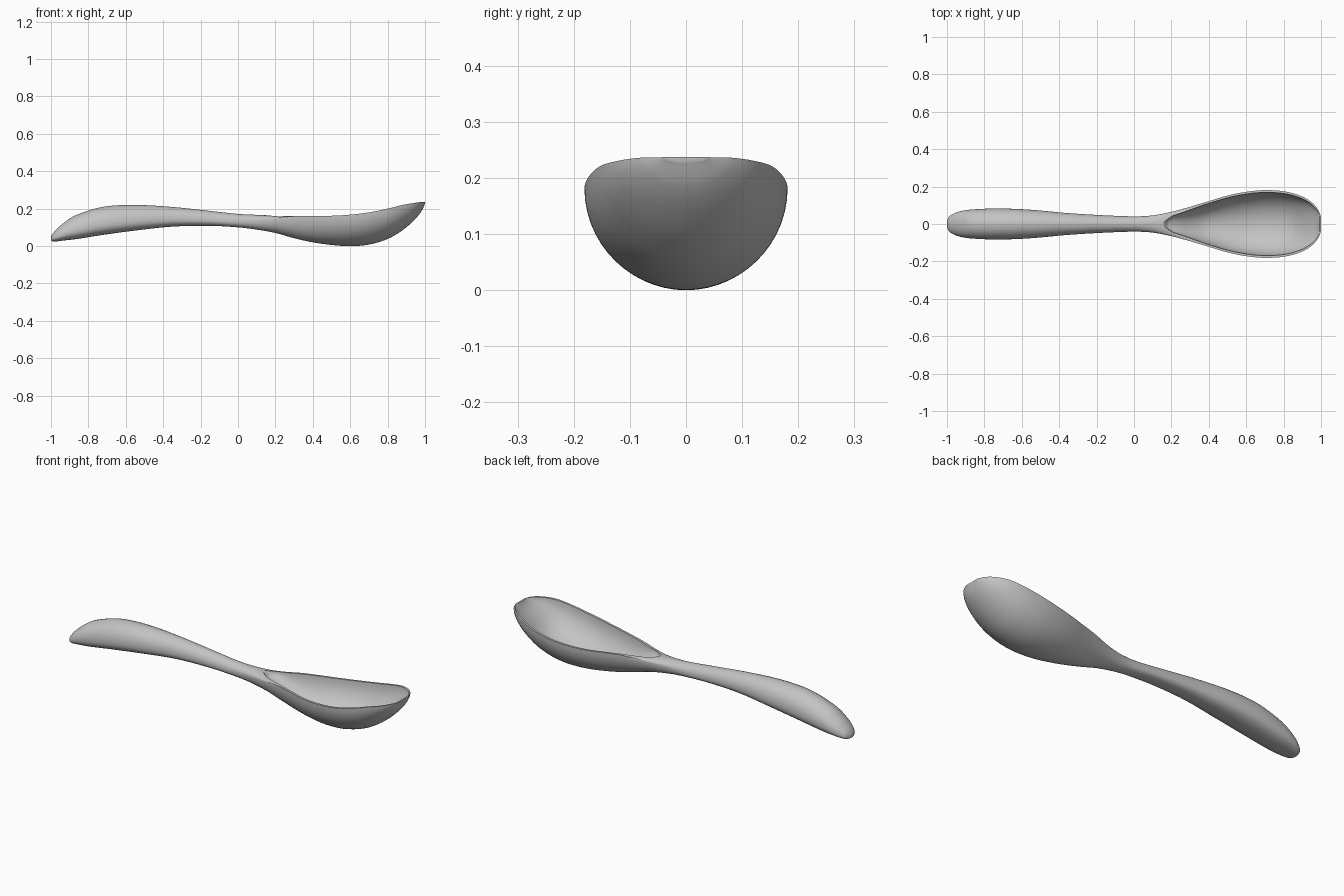
import bpy
import bmesh
from math import sin, cos, acos, sqrt, pi, radians
from mathutils import Vector

cube = bpy.data.objects.get("Cube")
if cube:
    bpy.data.objects.remove(cube, do_unlink=True)

# Stations along the spoon: x, top z, bottom z, half width
STATIONS = [Vector(s) for s in (
    (-1, .05, .03, .015), (-.99, .067, .025, .038), (-.97, .09, .025, .053),
    (-.93, .125, .03, .068), (-.86, .168, .038, .078), (-.72, .21, .06, .083),
    (-.55, .22, .083, .076), (-.35, .209, .104, .058), (-.15, .188, .108, .046),
    (0, .172, .1, .041), (.1, .167, .088, .046), (.2, .163, .07, .065),
    (.3, .162, .042, .092), (.4, .162, .02, .122), (.5, .162, .006, .152),
    (.6, .168, 0, .172), (.7, .18, .008, .181), (.8, .2, .038, .175),
    (.88, .22, .085, .155), (.94, .23, .137, .124), (.98, .236, .185, .083),
    (1, .237, .228, .04))]
STEPS, LOWER, RIM, INNER = 14, 28, 8, 20
CAVITY_START = .155


def clamp(v):
    return max(0.0, min(1.0, v))


def smooth(x, start, length):
    t = clamp((x - start) / length)
    return t * t * (3 - 2 * t)


def sample_stations():
    """Smooth curve through the stations."""
    last = len(STATIONS) - 1
    for i in range(last):
        a, b = STATIONS[i], STATIONS[i + 1]
        before, after = STATIONS[max(i - 1, 0)], STATIONS[min(i + 2, last)]
        m, n = (b - before) / 2, (after - a) / 2
        for k in range(STEPS):
            t = k / STEPS
            blend = t * t * (3 - 2 * t)
            yield (a + (b - a) * blend + m * (t * (1 - t) ** 2)
                   - n * (t * t * (1 - t)))
    yield STATIONS[last]


def section(x, top, bottom, w):
    """Closed outline: underside, rim, hollow, rim."""
    height = top - bottom
    bowl = smooth(x, -.1, .45)
    mid = bottom + height * (.4 + .6 * bowl)
    power = 2 / (2.5 - .5 * bowl)

    # Hollow width and depth
    near = 1 - smooth(x, CAVITY_START, .25)
    opening = sqrt(clamp((x - CAVITY_START) / .05))
    c = max(.1 * w, (w - .012 - .012 * near) * opening)
    floor = .014 + .05 * near + .018 * smooth(x, .85, .1)
    depth = max(0, height - floor) * smooth(x, CAVITY_START, .03)

    points = []
    for i in range(LOWER + 1):
        t = pi * i / LOWER
        side = -1 if cos(t) > 0 else 1
        points.append((side * w * abs(cos(t)) ** power,
                       mid - (mid - bottom) * max(0, sin(t)) ** power))
    end = acos(c / w)
    rim = [(w * cos(end * i / RIM), mid + (top - mid) * sin(end * i / RIM))
           for i in range(1, RIM + 1)]
    points += rim
    for i in range(1, INNER):
        t = pi * i / INNER
        y = c * cos(t)
        crown = mid + (top - mid) * sqrt(1 - (y / w) ** 2)
        points.append((y, crown - depth * sin(t)))
    points += [(-y, z) for y, z in reversed(rim)]
    return [(x, y, z) for y, z in points]


# Loft the sections into one skin
bm = bmesh.new()
rings = [[bm.verts.new(p) for p in section(*s)] for s in sample_stations()]
for r, s in zip(rings, rings[1:]):
    for i in range(len(r)):
        j = (i + 1) % len(r)
        bm.faces.new((r[i], r[j], s[j], s[i]))
bm.faces.new(rings[0])
bm.faces.new(rings[-1])
bmesh.ops.recalc_face_normals(bm, faces=bm.faces)
mesh = bpy.data.meshes.new("spoon")
bm.to_mesh(mesh)
bm.free()

# Plain grey material
grey = bpy.data.materials.new("light_grey")
grey.use_nodes = True
colour = (.55, .55, .55, 1)
grey.diffuse_color = colour
grey.node_tree.nodes["Principled BSDF"].inputs["Base Color"].default_value = colour
mesh.materials.append(grey)

spoon = bpy.data.objects.new("spoon", mesh)
bpy.context.collection.objects.link(spoon)
bpy.ops.object.select_all(action="DESELECT")
spoon.select_set(True)
bpy.context.view_layer.objects.active = spoon
bpy.ops.object.shade_smooth_by_angle(angle=radians(35))
